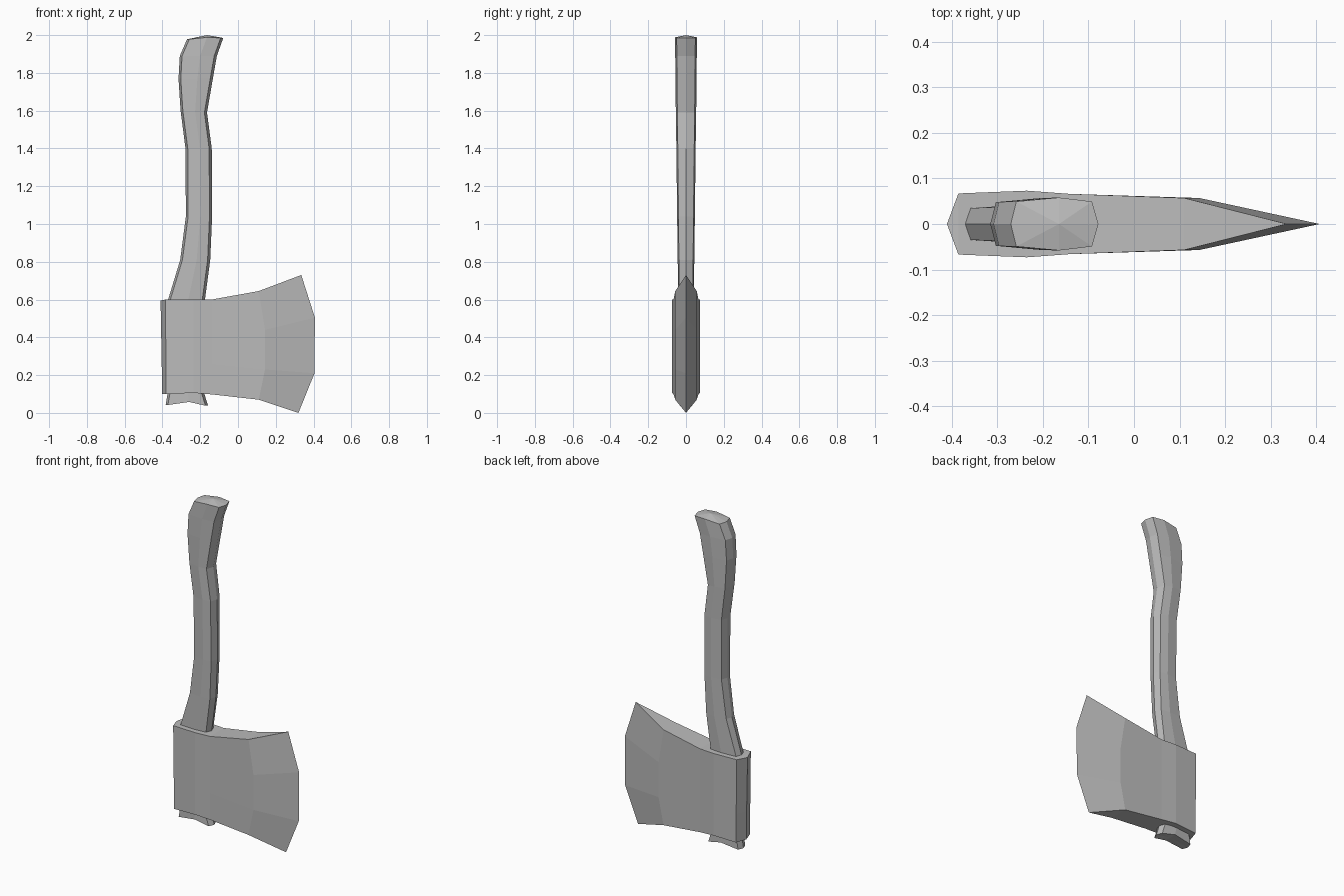
import bpy, bmesh

cube = bpy.data.objects.get("Cube")
if cube:
    bpy.data.objects.remove(cube, do_unlink=True)

grey = bpy.data.materials.new("plain grey")
grey.use_nodes = True
colour = (0.5, 0.5, 0.5, 1)
grey.diffuse_color = colour
grey.node_tree.nodes["Principled BSDF"].inputs["Base Color"].default_value = colour


def finish(name, bm):
    """Turn a bmesh into a flat shaded object."""
    bmesh.ops.remove_doubles(bm, verts=bm.verts, dist=0.0005)
    bmesh.ops.recalc_face_normals(bm, faces=bm.faces)
    mesh = bpy.data.meshes.new(name)
    bm.to_mesh(mesh)
    bm.free()
    mesh.materials.append(grey)
    obj = bpy.data.objects.new(name, mesh)
    bpy.context.collection.objects.link(obj)
    return obj


def skin(bm, rows, closed):
    """Join neighbouring rows of vertices with quads."""
    for a, b in zip(rows, rows[1:]):
        n = len(a)
        for i in range(n if closed else n - 1):
            j = (i + 1) % n
            bm.faces.new((a[i], a[j], b[j], b[i]))


# Handle: eight-sided rings (back x, back z, middle z, front x, front z, half width)
rings = [
    (-0.383, 0.042, 0.058, -0.158, 0.038, 0.040),
    (-0.373, 0.10, 0.105, -0.178, 0.10, 0.040),
    (-0.37, 0.60, 0.60, -0.175, 0.60, 0.041),
    (-0.306, 0.81, 0.81, -0.147, 0.81, 0.044),
    (-0.276, 1.04, 1.04, -0.137, 1.04, 0.047),
    (-0.278, 1.40, 1.40, -0.139, 1.40, 0.051),
    (-0.304, 1.60, 1.595, -0.164, 1.59, 0.054),
    (-0.315, 1.77, 1.77, -0.133, 1.77, 0.056),
    (-0.308, 1.89, 1.89, -0.112, 1.89, 0.057),
    (-0.27, 1.978, 1.988, -0.078, 1.985, 0.058),
]
bm = bmesh.new()
rows, centres = [], []
for xb, zb, zm, xf, zf, w in rings:
    xm = xb + 0.55 * (xf - xb)
    side = [(xb + 0.012, 0.85 * w, zb), (xm, w, zm), (xf - 0.014, 0.85 * w, zf)]
    ring = [(xb, 0, zb)] + side + [(xf, 0, zf)]
    ring += [(x, -y, z) for x, y, z in reversed(side)]
    rows.append([bm.verts.new(p) for p in ring])
    centres.append((xm, 0, zm))
skin(bm, rows, True)
# Slightly domed end caps
for row, (x, y, z), lift in ((rows[0], centres[0], 0), (rows[-1], centres[-1], 0.012)):
    tip = bm.verts.new((x, y, z + lift))
    for i in range(8):
        bm.faces.new((row[i], row[(i + 1) % 8], tip))
finish("handle", bm)

# Axe head: columns from the back ridge to the cutting edge (x per level, z per level, half width)
columns = [
    ((-0.402, -0.404, -0.407, -0.41), (0.10, 0.27, 0.43, 0.595), 0.0),
    ((-0.38, -0.381, -0.383, -0.385), (0.10, 0.27, 0.43, 0.60), 0.067),
    ((-0.235,) * 4, (0.106, 0.27, 0.43, 0.60), 0.073),
    ((-0.14,) * 4, (0.098, 0.26, 0.43, 0.60), 0.066),
    ((0.11, 0.143, 0.143, 0.11), (0.07, 0.23, 0.44, 0.645), 0.057),
    ((0.32, 0.405, 0.407, 0.335), (0.0, 0.21, 0.505, 0.73), 0.0),
]
bm = bmesh.new()
halves = []
for s in (1, -1):
    grid = [[bm.verts.new((x, s * w, z)) for x, z in zip(xs, zs)] for xs, zs, w in columns]
    skin(bm, grid, False)
    halves.append(grid)
# Top and bottom of the head
for level in (0, 3):
    skin(bm, [[column[level] for column in half] for half in halves], False)
bmesh.ops.dissolve_degenerate(bm, edges=bm.edges, dist=0.0005)
finish("axe_head", bm)
